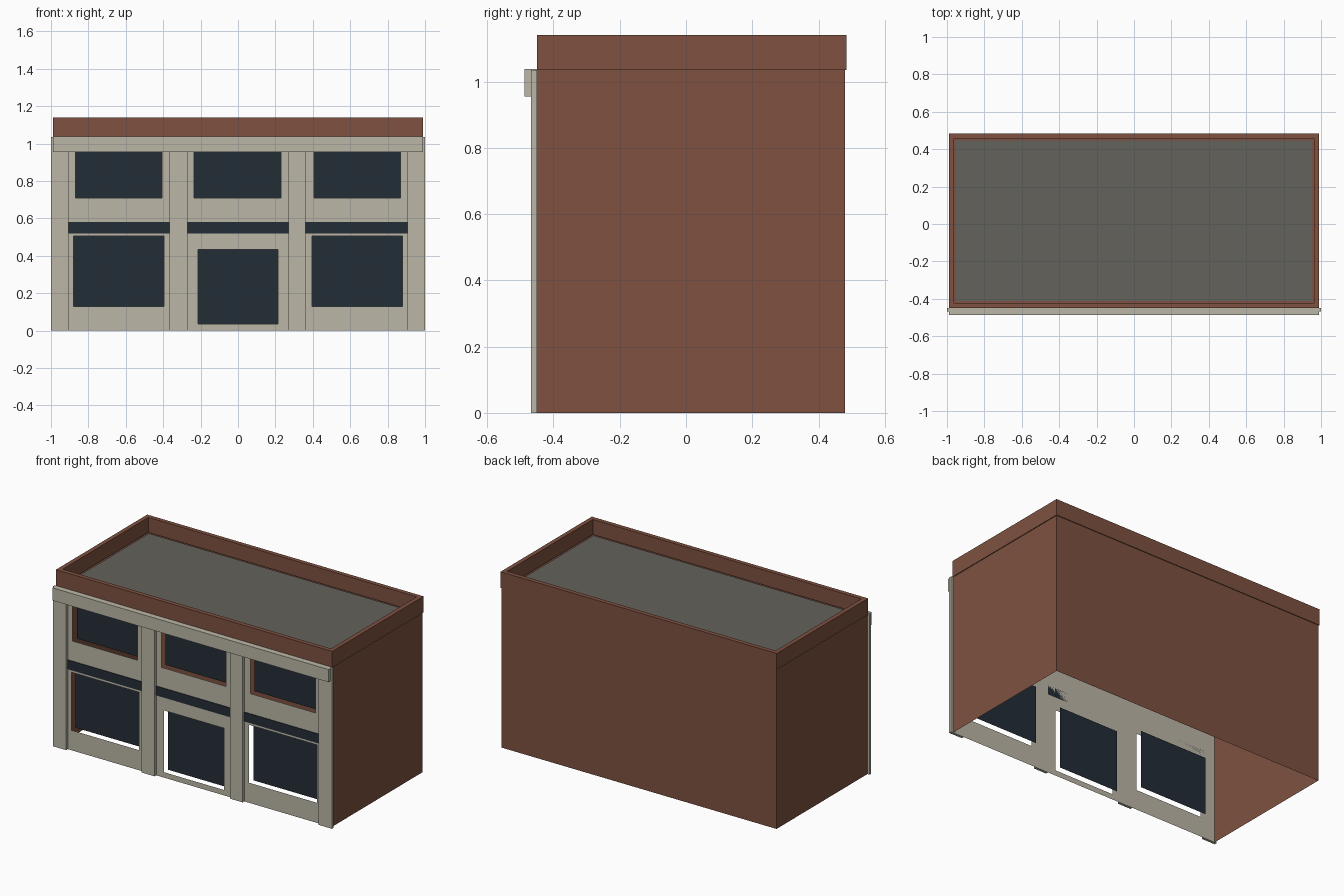
import bpy, bmesh

if "Cube" in bpy.data.objects:
    bpy.data.objects.remove(bpy.data.objects["Cube"])


def material(name, rgb):
    m = bpy.data.materials.new(name)
    m.use_nodes = True
    m.diffuse_color = (*rgb, 1)
    m.node_tree.nodes["Principled BSDF"].inputs["Base Color"].default_value = (*rgb, 1)
    return m


BRICK = material("brick brown", (0.21, 0.083, 0.052))
STONE = material("pale stone", (0.50, 0.47, 0.39))
GLASS = material("dark glass", (0.017, 0.026, 0.037))
ROOF = material("roof grey", (0.127, 0.122, 0.105))


def finish(name, bm, mat):
    mesh = bpy.data.meshes.new(name)
    bm.to_mesh(mesh)
    bm.free()
    mesh.materials.append(mat)
    obj = bpy.data.objects.new(name, mesh)
    bpy.context.collection.objects.link(obj)
    return obj


def box_bmesh(x, y, z):
    bm = bmesh.new()
    bmesh.ops.create_cube(bm, size=1)
    for v in bm.verts:
        v.co = [r[0] if c < 0 else r[1] for c, r in zip(v.co, (x, y, z))]
    return bm


def box(name, x, y, z, mat):
    return finish(name, box_bmesh(x, y, z), mat)


def panel(bm, x, y, z):
    """Upright rectangle facing the front."""
    corners = ((x[0], z[0]), (x[1], z[0]), (x[1], z[1]), (x[0], z[1]))
    bm.faces.new([bm.verts.new((a, y, b)) for a, b in corners])


FRONT, BACK, HALF = -0.45, 0.48, 0.985
EAVE, TOP = 1.035, 1.14

# Brick shell, open below and at the facade
bm = box_bmesh((-HALF, HALF), (FRONT, BACK), (0, EAVE))
bm.normal_update()
openings = [f for f in bm.faces if f.normal.y < -0.5 or abs(f.normal.z) > 0.5]
bmesh.ops.delete(bm, geom=openings, context="FACES")
finish("brick_walls", bm, BRICK)

# Parapet ring: top face inset, then sunk to form the well, whose floor is removed
bm = box_bmesh((-0.99, 0.99), (FRONT, 0.485), (EAVE, TOP))
bm.normal_update()
lid = [f for f in bm.faces if f.normal.z > 0.5]
bmesh.ops.inset_region(bm, faces=lid, thickness=0.04)
well = bmesh.ops.extrude_face_region(bm, geom=lid)["geom"]
bmesh.ops.delete(bm, geom=lid, context="FACES")
for v in (g for g in well if isinstance(g, bmesh.types.BMVert)):
    v.co.z = EAVE + 0.007
bmesh.ops.delete(bm, geom=[g for g in well if isinstance(g, bmesh.types.BMFace)],
                 context="FACES_ONLY")
bmesh.ops.recalc_face_normals(bm, faces=bm.faces)
finish("parapet", bm, BRICK)
box("flat_roof", (-0.951, 0.951), (-0.411, 0.446), (EAVE + 0.002, EAVE + 0.008), ROOF)

# Window and door openings: x range, z range
openings = [((-0.215, 0.215), (0.035, 0.435)), ((-0.235, 0.23), (0.71, 0.96))]
for s in (-1, 1):
    openings.append((sorted((s * 0.395, s * 0.88)), (0.13, 0.505)))
    openings.append((sorted((s * 0.405, s * 0.87)), (0.71, 0.96)))

# Thin facade: grid of panels with the openings left out
xs = sorted({v for o in openings for v in o[0]} | {-0.99, 0.99})
zs = sorted({v for o in openings for v in o[1]} | {0, EAVE})
bm = bmesh.new()
for x in zip(xs, xs[1:]):
    for z in zip(zs, zs[1:]):
        cx, cz = sum(x) / 2, sum(z) / 2
        if not any(a[0] < cx < a[1] and b[0] < cz < b[1] for a, b in openings):
            panel(bm, x, FRONT, z)
bmesh.ops.remove_doubles(bm, verts=bm.verts, dist=0.0001)
finish("facade", bm, STONE)

# Glass panes set back behind the openings
for i, (x, z) in enumerate(openings):
    bm = bmesh.new()
    panel(bm, x, FRONT + 0.042, z)
    finish("door_pane" if i == 0 else f"window_pane_{i}", bm, GLASS)

# Pilasters and the dark bands between them
pilasters = [(-1, -0.905), (-0.365, -0.27), (0.27, 0.36), (0.905, 1)]
for i, x in enumerate(pilasters):
    box(f"pilaster_{i + 1}", x, (-0.467, FRONT), (0, EAVE), STONE)
for i, (a, b) in enumerate(zip(pilasters, pilasters[1:])):
    box(f"sign_band_{i + 1}", (a[1], b[0]), (FRONT - 0.004, FRONT), (0.52, 0.58), GLASS)

# Cornice across the front
box("cornice", (-0.99, 0.99), (-0.487, FRONT), (0.955, EAVE + 0.002), STONE)
